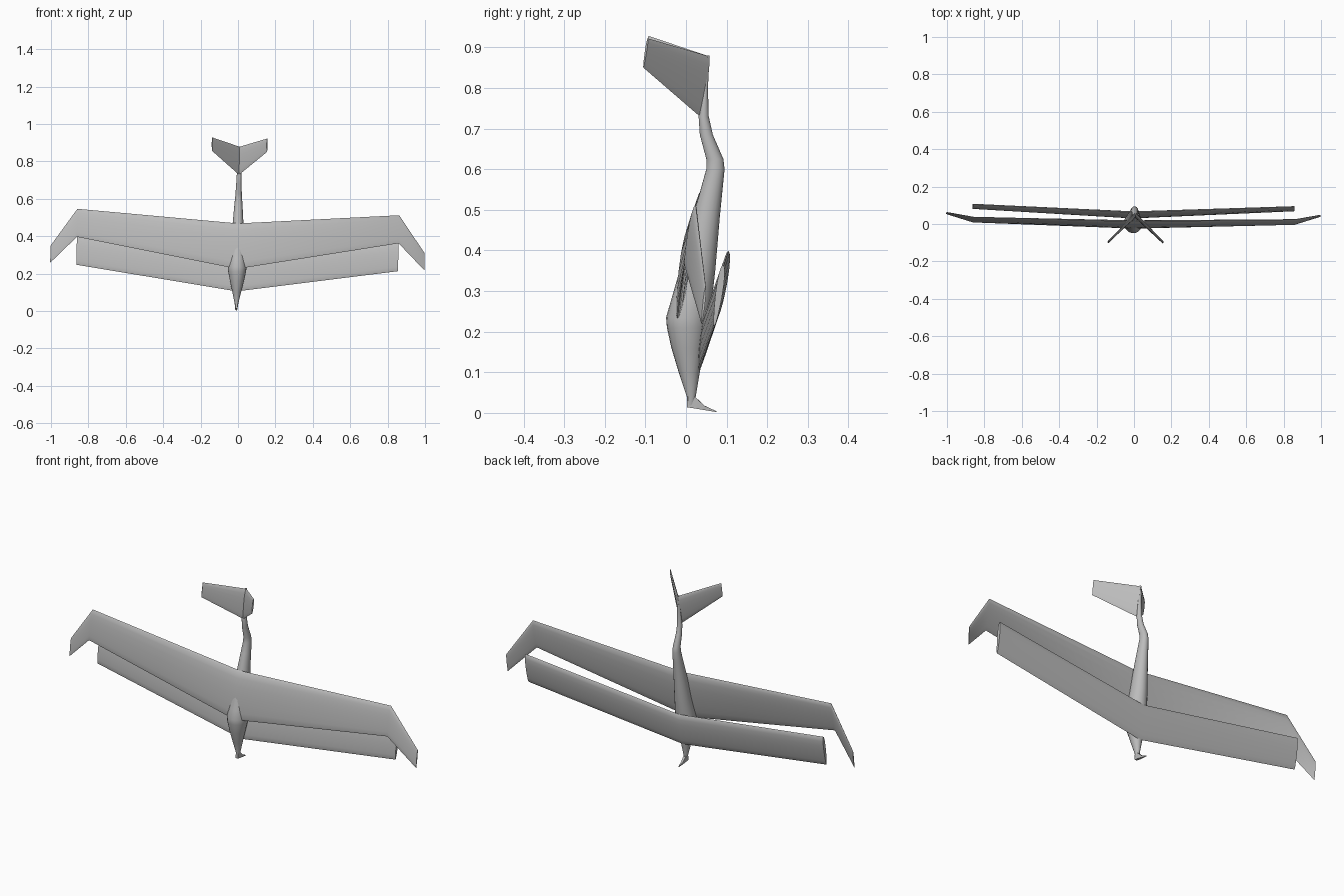
import bpy, bmesh, math
from mathutils import Vector

if "Cube" in bpy.data.objects:
    bpy.data.objects.remove(bpy.data.objects["Cube"], do_unlink=True)

grey = bpy.data.materials.new("plain grey")
grey.use_nodes = True
GREY = (0.5, 0.5, 0.5, 1)
grey.diffuse_color = GREY
grey.node_tree.nodes["Principled BSDF"].inputs["Base Color"].default_value = GREY


def lean(p):
    """Slight roll and yaw shared by the whole aircraft."""
    x, y, z = p
    return Vector((x + 0.02 * (z - 0.45), y - 0.0075 * x, z - 0.02 * x))


def loft(name, rings, angle=40):
    """Skin a row of equal-length rings and cap both ends."""
    bm = bmesh.new()
    rows = [[bm.verts.new(lean(p)) for p in ring] for ring in rings]
    n = len(rows[0])
    for a, b in zip(rows, rows[1:]):
        for i in range(n):
            j = (i + 1) % n
            bm.faces.new((a[i], a[j], b[j], b[i]))
    bm.faces.new(rows[0])
    bm.faces.new(rows[-1])
    bmesh.ops.recalc_face_normals(bm, faces=bm.faces[:])
    mesh = bpy.data.meshes.new(name)
    bm.to_mesh(mesh)
    bm.free()
    mesh.materials.append(grey)
    obj = bpy.data.objects.new(name, mesh)
    bpy.context.collection.objects.link(obj)
    bpy.ops.object.select_all(action='DESELECT')
    obj.select_set(True)
    bpy.context.view_layer.objects.active = obj
    bpy.ops.object.shade_smooth_by_angle(angle=math.radians(angle))
    return obj


def airfoil(upper, lower, thick, normal, steps=8):
    """Lens section between two edge points, thickest nearer the upper edge."""
    a, b, n = Vector(upper), Vector(lower), Vector(normal).normalized()
    ring = []
    for i in range(2 * steps):
        t = math.pi * i / steps
        c = (1 - math.cos(t)) / 2
        bulge = math.sin(t) * (1 - 0.45 * c) * thick * 0.6
        ring.append(a.lerp(b, c) + n * bulge)
    return ring


def wing(name, stations):
    """Stations run root to tip: x, upper y z, lower y z, thickness."""
    mirrored = [(-s[0],) + s[1:] for s in reversed(stations[1:])]
    rings = [airfoil((x, uy, uz), (x, ly, lz), t, (0, lz - uz, uy - ly))
             for x, uy, uz, ly, lz, t in mirrored + stations]
    return loft(name, rings)


def body(name, sections, sides=20, angle=50):
    """Oval sections along z: z, front y, back y, half width."""
    rings = []
    for z, front, back, half in sections:
        mid, depth = (front + back) / 2, (back - front) / 2
        rings.append([(half * math.cos(2 * math.pi * i / sides),
                       mid + depth * math.sin(2 * math.pi * i / sides), z)
                      for i in range(sides)])
    return loft(name, rings, angle)


# Wings, with down-turned tips on the front pair
wing("front_wing", [
    (0, 0.013, 0.468, -0.022, 0.225, 0.030),
    (0.86, 0.030, 0.529, 0.003, 0.379, 0.015),
    (1.0, 0.056, 0.329, 0.046, 0.238, 0.006)])
wing("rear_wing", [
    (0, 0.062, 0.270, 0.032, 0.105, 0.026),
    (0.86, 0.098, 0.382, 0.076, 0.230, 0.018)])

# Fuselage: pointed pod that tapers into the kinked tail boom
body("fuselage", [
    (0.015, 0.002, 0.020, 0.006), (0.04, 0.002, 0.024, 0.010),
    (0.10, -0.018, 0.034, 0.023), (0.16, -0.036, 0.045, 0.037),
    (0.21, -0.047, 0.054, 0.048), (0.235, -0.049, 0.058, 0.050),
    (0.28, -0.036, 0.064, 0.045), (0.35, -0.016, 0.072, 0.038),
    (0.42, 0.002, 0.078, 0.033), (0.48, 0.016, 0.083, 0.028),
    (0.55, 0.036, 0.090, 0.023), (0.60, 0.050, 0.095, 0.019),
    (0.625, 0.050, 0.092, 0.017), (0.685, 0.034, 0.066, 0.014),
    (0.73, 0.031, 0.056, 0.012), (0.80, 0.042, 0.054, 0.009),
    (0.88, 0.050, 0.058, 0.005)])

# Small hooked spur at the bottom
spur = [(0.006, 0.002, 0.012, 0.045, 0.008), (0.022, 0.010, 0.040, 0.007),
        (0.022, 0.009, 0.040, 0.007)]
loft("spur", [[(-w, y, lo), (w, y, lo), (w, y, hi), (-w, y, hi)]
              for y, lo, hi, w in ((0.002, 0.014, 0.040, 0.006),
                                   (0.022, 0.011, 0.040, 0.007),
                                   (0.045, 0.007, 0.018, 0.005),
                                   (0.075, 0.002, 0.004, 0.001))])

# V-shaped tail
for side, label in ((1, "left"), (-1, "right")):
    normal = (0.15 * side, 0.15, 0)
    loft(label + "_tail_fin", [
        airfoil((0, 0.056, 0.878), (0, 0.036, 0.728), 0.016, normal),
        airfoil((side * 0.147, -0.093, 0.925), (side * 0.147, -0.104, 0.853), 0.007, normal)])
